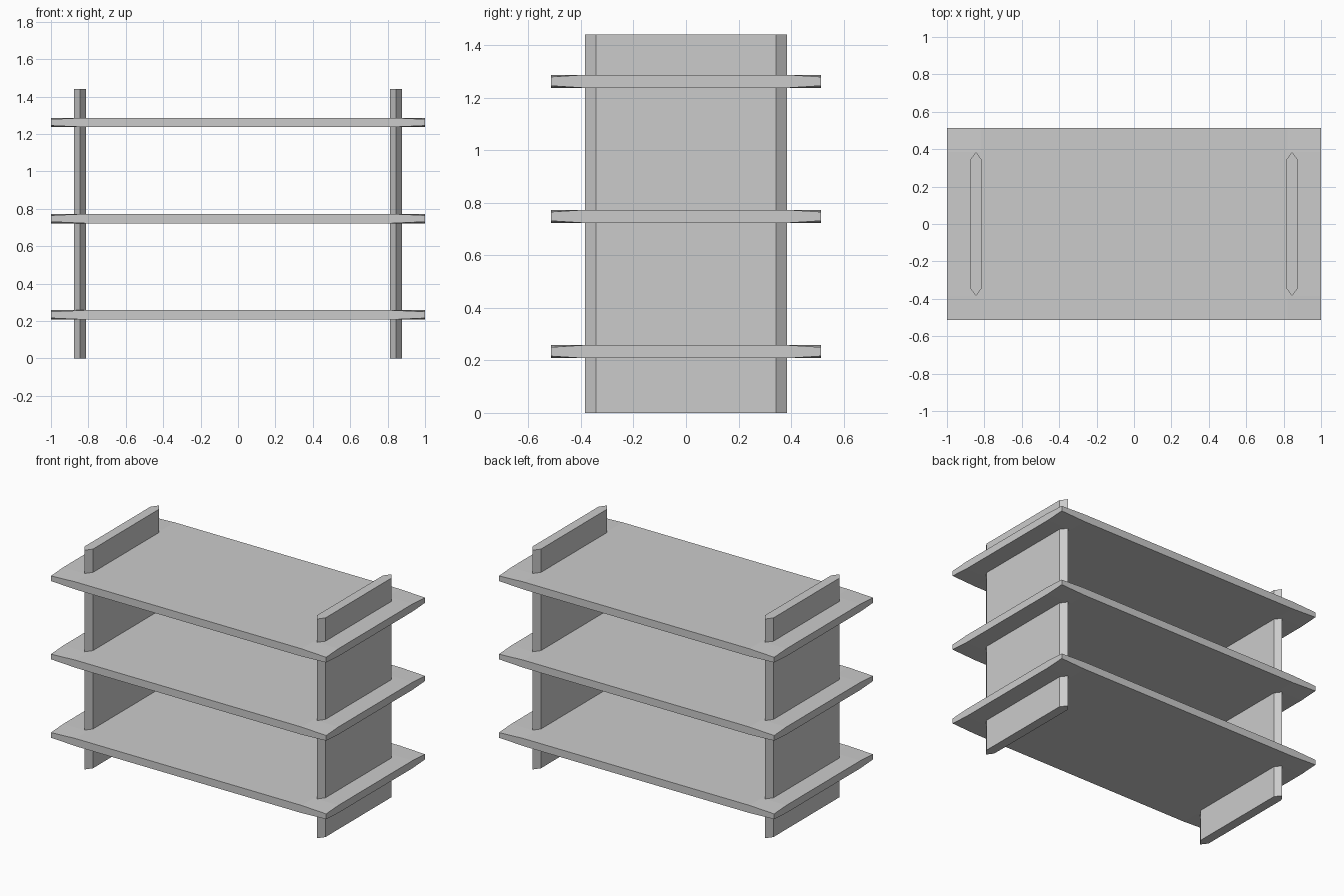
import bpy
import bmesh

if "Cube" in bpy.data.objects:
    bpy.data.objects.remove(bpy.data.objects["Cube"])


def new_object(name, bm):
    bmesh.ops.recalc_face_normals(bm, faces=bm.faces[:])
    mesh = bpy.data.meshes.new(name)
    bm.to_mesh(mesh)
    bm.free()
    obj = bpy.data.objects.new(name, mesh)
    bpy.context.collection.objects.link(obj)
    return obj


# Shelf board: flat slab whose four corners thin out slightly
def shelf(name, z):
    xs = (-1, -0.82, 0.82, 1)
    ys = (-0.513, -0.385, 0.385, 0.513)
    half, thin = 0.025, 0.017
    bm = bmesh.new()

    def layer(side):
        return [[bm.verts.new((x, y, z + side * (thin if i in (0, 3) and j in (0, 3) else half)))
                 for j, y in enumerate(ys)] for i, x in enumerate(xs)]

    top, bottom = layer(1), layer(-1)
    for g in (top, bottom):
        for i in range(3):
            for j in range(3):
                bm.faces.new((g[i][j], g[i + 1][j], g[i + 1][j + 1], g[i][j + 1]))
    # Outer rim joining top and bottom
    rim = ([(i, 0) for i in range(3)] + [(3, j) for j in range(3)]
           + [(i, 3) for i in (3, 2, 1)] + [(0, j) for j in (3, 2, 1)])
    for (a, b), (c, d) in zip(rim, rim[1:] + rim[:1]):
        bm.faces.new((top[a][b], top[c][d], bottom[c][d], bottom[a][b]))
    return new_object(name, bm)


# Side panel: plank with pointed front and back edges
def side_panel(name, x):
    w, shoulder, tip, height = 0.031, 0.343, 0.385, 1.44
    profile = [(0, -tip), (w, -shoulder), (w, shoulder),
               (0, tip), (-w, shoulder), (-w, -shoulder)]
    bm = bmesh.new()
    base = bm.faces.new([bm.verts.new((x + px, py, 0)) for px, py in profile])
    ext = bmesh.ops.extrude_face_region(bm, geom=[base], use_keep_orig=True)
    top = [v for v in ext["geom"] if isinstance(v, bmesh.types.BMVert)]
    bmesh.ops.translate(bm, verts=top, vec=(0, 0, height))
    return new_object(name, bm)


for name, z in (("lower", 0.233), ("middle", 0.748), ("upper", 1.262)):
    shelf(name + "_shelf", z)

for name, x in (("left", -0.845), ("right", 0.845)):
    side_panel(name + "_side_panel", x)
